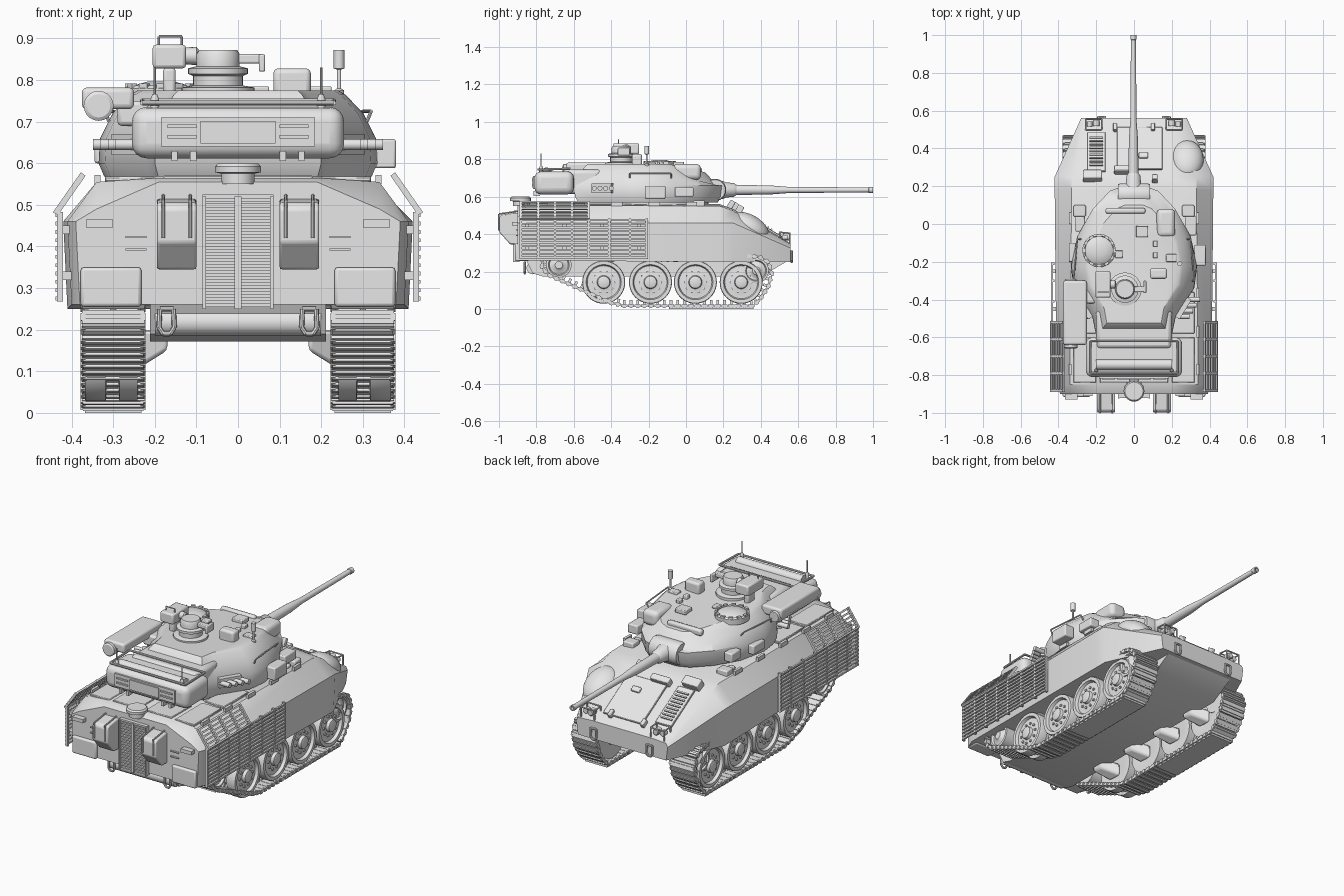
import bpy, bmesh, math
from mathutils import Matrix, Vector

grey = bpy.data.materials.new("armour_grey")
grey.diffuse_color = (0.8, 0.8, 0.8, 1)


def finish(name, bm, mirror=False, bevel=0, seg=2):
    bmesh.ops.recalc_face_normals(bm, faces=bm.faces)
    me = bpy.data.meshes.new(name)
    bm.to_mesh(me)
    bm.free()
    me.materials.append(grey)
    for p in me.polygons:
        p.use_smooth = True
    me.set_sharp_from_angle(angle=math.radians(32))
    ob = bpy.data.objects.new(name, me)
    bpy.context.collection.objects.link(ob)
    if bevel:
        b = ob.modifiers.new("bevel", 'BEVEL')
        b.width, b.segments = bevel, seg
    if mirror:
        ob.modifiers.new("mirror", 'MIRROR')
    return ob


def add_loft(bm, rings):
    vs = [[bm.verts.new(p) for p in r] for r in rings]
    n = len(vs[0])
    for a, b in zip(vs, vs[1:]):
        for i in range(n):
            bm.faces.new((a[i], a[(i + 1) % n], b[(i + 1) % n], b[i]))
    bm.faces.new(vs[0])
    bm.faces.new(vs[-1])


def loft(name, rings, **k):
    bm = bmesh.new()
    add_loft(bm, rings)
    return finish(name, bm, **k)


def add_box(bm, c, s, rot=Matrix()):
    bmesh.ops.create_cube(bm, size=1, matrix=Matrix.Translation(c) @ rot @ Matrix.Diagonal((*s, 1)))


def boxes(name, lst, **k):
    # each entry: x0, x1, y0, y1, z0, z1
    bm = bmesh.new()
    for x0, x1, y0, y1, z0, z1 in lst:
        add_box(bm, ((x0 + x1) / 2, (y0 + y1) / 2, (z0 + z1) / 2), (x1 - x0, y1 - y0, z1 - z0))
    return finish(name, bm, **k)


def add_lathe(bm, prof, axis, loc, n):
    rings = []
    for r, a in prof:
        ring = []
        for i in range(n):
            c, s = r * math.cos(2 * math.pi * i / n), r * math.sin(2 * math.pi * i / n)
            v = {'X': (a, c, s), 'Y': (c, a, s), 'Z': (c, s, a)}[axis]
            ring.append(Vector(loc) + Vector(v))
        rings.append(ring)
    add_loft(bm, rings)


def lathe(name, prof, axis, loc, n=32, **k):
    bm = bmesh.new()
    add_lathe(bm, prof, axis, loc, n)
    return finish(name, bm, **k)


def tubes(name, paths, r, **k):
    bm = bmesh.new()
    for pts in paths:
        for a, b in zip(pts, pts[1:]):
            a, b = Vector(a), Vector(b)
            m = Matrix.Translation((a + b) / 2) @ (b - a).to_track_quat('Z', 'Y').to_matrix().to_4x4()
            bmesh.ops.create_cone(bm, cap_ends=True, segments=8, radius1=r, radius2=r, depth=(b - a).length, matrix=m)
    return finish(name, bm, **k)


def ring_y(y, half):
    return [(x, y, z) for x, z in half] + [(-x, y, z) for x, z in reversed(half)]


# --- hull
loft("upper_hull", [
    ring_y(-.90, [(.38, .26), (.39, .46), (.34, .49), (.19, .555)]),
    ring_y(-.85, [(.40, .26), (.41, .46), (.34, .555), (.19, .565)]),
    ring_y(.18, [(.41, .25), (.42, .46), (.33, .55), (.19, .56)]),
    ring_y(.25, [(.41, .25), (.42, .46), (.33, .525), (.19, .535)]),
    ring_y(.56, [(.27, .25), (.28, .325), (.27, .345), (.19, .35)])])
prof = [(-.86, .27), (-.82, .19), (-.76, .172), (.40, .172), (.55, .26), (.4, .3)]
loft("lower_hull", [[(x, y, z) for y, z in prof] for x in (-.212, .212)])
boxes("rear_mudguards", [(.232, .378, -.915, -.84, .255, .35)], mirror=True, bevel=.008)
lathe("rear_cross_beam", [(.033, -.2), (.033, .2)], 'X', (0, -.82, .218), 16)

# rear plate: centre grille, stowage bins, fittings
boxes("rear_grille_frame", [(-.085, -.077, -.925, -.89, .25, .52), (.077, .085, -.925, -.89, .25, .52),
                            (-.008, .008, -.925, -.89, .25, .52), (-.085, .085, -.92, -.89, .515, .525)])
boxes("rear_grille_bars", [(-.08, .08, -.918, -.9, .255 + i * .0145, .263 + i * .0145) for i in range(18)])
binp = [(-.89, .515), (-.985, .505), (-.998, .49), (-.998, .41), (-.94, .345), (-.89, .345)]
loft("rear_bins", [[(x, y, z) for y, z in binp] for x in (.1, .195)], mirror=True, bevel=.006)
tubes("rear_bin_straps", [[(x, -.9, .522), (x, -1.0, .508), (x, -1.0, .42)] for x in (.115, .18)], .004, mirror=True)
boxes("rear_lights", [(.30, .365, -.93, -.89, .445, .465), (.22, .27, -.91, -.89, .42, .425),
                      (.22, .27, -.91, -.89, .39, .395)], mirror=True)
lathe("deck_vent", [(.04, .55), (.04, .575), (.055, .578), (.055, .592), (.048, .6)], 'Z', (0, -.885, 0), 24)
shackle = [(.155, .25), (.188, .25), (.19, .205), (.18, .19), (.163, .19), (.153, .205), (.155, .25)]
tubes("rear_shackles", [[(x, -.862, z) for x, z in shackle]], .006, mirror=True)
tubes("front_shackles", [[(x, .565, z + .06) for x, z in shackle]], .006, mirror=True)

# deck plates, hatches and glacis fittings
boxes("engine_deck_plates", [(.02, .18, -.84, -.66, .56, .571), (.2, .32, -.84, -.6, .555, .568),
                             (.2, .32, -.58, -.36, .555, .568)], mirror=True, bevel=.003, seg=1)
boxes("deck_handles", [(.33, .345, -.8 + i * .2, -.74 + i * .2, .55, .572) for i in range(5)], mirror=True)
slope = Matrix.Rotation(-math.atan2(.185, .31), 4, 'X')


def glacis(name, lst, **k):
    # boxes lying on the sloped nose: x, y, width, length, thickness
    bm = bmesh.new()
    for x, y, w, l, t in lst:
        add_box(bm, (x, y, .535 - (y - .25) * .597 + t * .3), (w, l, t), slope)
    return finish(name, bm, **k)


glacis("glacis_hatch", [(.03, .40, .24, .26, .012), (-.2, .38, .1, .24, .012)], bevel=.003, seg=1)
glacis("glacis_louvres", [(-.2, .31 + i * .018, .07, .008, .022) for i in range(9)])
glacis("glacis_blocks", [(-.05, .285, .11, .035, .05), (-.22, .255, .1, .05, .05), (.11, .24, .03, .03, .05),
                         (.05, .36, .05, .03, .03)], bevel=.005)
glacis("glacis_hooks", [(.1, .51, .02, .04, .035)], mirror=True, bevel=.004)
bm = bmesh.new()
bmesh.ops.create_uvsphere(bm, u_segments=32, v_segments=16, radius=1,
                          matrix=Matrix.Translation((.28, .34, .437)) @ slope @ Matrix.Diagonal((.088, .115, .065, 1)))
finish("driver_dome", bm)
lathe("headlights", [(.018, 0), (.018, .03), (.014, .034)], 'Y', (.2, .52, .385), 16, mirror=True)
lathe("headlights_inner", [(.014, 0), (.014, .028)], 'Y', (.235, .515, .382), 16, mirror=True)
tubes("headlight_guards", [[(x, .5, .36), (x, .5, .41), (x, .555, .405), (x, .555, .35)] for x in (.172, .255)]
      + [[(.172, .555, .405), (.255, .555, .405)], [(.172, .5, .41), (.255, .5, .41)]], .004, mirror=True)
boxes("hull_periscopes", [(.255, .32, .04, .1, .54, .58), (.27, .305, .0, .03, .55, .57)], mirror=True, bevel=.006)

# --- slat armour
bm = bmesh.new()
for i in range(11):
    add_box(bm, (.434, -.545, .275 + i * .02), (.01, .68, .009))
tilt = Matrix.Rotation(math.radians(-35), 4, 'Y')
for i in range(6):
    add_box(bm, (.438 - i * .0125, -.705, .483 + i * .0175), (.01, .37, .009), tilt)
for y in (-.883, -.79, -.7, -.61, -.52, -.41, -.3, -.21):
    add_box(bm, (.428, y, .375), (.014, .012, .215))
    if y < -.5:
        add_box(bm, (.405, y, .527), (.014, .012, .115), tilt)
for y in (-.85, -.65, -.45, -.25):
    for z in (.33, .44):
        add_box(bm, (.415, y, z), (.03, .02, .02))
finish("slat_armour", bm, mirror=True)

# --- running gear
wheel = [(.02, .378), (.032, .374), (.036, .358), (.07, .352), (.088, .352), (.094, .368), (.112, .368), (.115, .362),
         (.115, .318), (.09, .315), (.09, .288), (.115, .285), (.115, .242), (.08, .24), (.03, .25)]
wy = (-.44, -.19, .05, .295)
for i, y in enumerate(wy):
    lathe(f"road_wheel_{i + 1}", wheel, 'X', (0, y, .143), 40, mirror=True)
bm = bmesh.new()
for y in wy:
    for k in range(10):
        a = k * math.pi / 5
        add_lathe(bm, [(.007, .35), (.007, .362)], 'X', (0, y + .055 * math.cos(a), .143 + .055 * math.sin(a)), 8)
finish("wheel_bolts", bm, mirror=True)
small = [(.02, .365), (.03, .355), (.05, .35), (.056, .362), (.068, .36), (.068, .24), (.02, .24)]
lathe("rear_sprocket", small, 'X', (0, -.68, .235), 28, mirror=True)
lathe("front_idler", small, 'X', (0, .375, .205), 28, mirror=True)
boxes("return_rollers", [(.2, .33, y - .02, y + .02, .25, .285) for y in (-.4, -.05)], mirror=True, bevel=.012)
for i, y in enumerate(wy):
    loft(f"suspension_arm_{i + 1}", [
        [(.17, y - .1, .2), (.17, y - .02, .2), (.17, y - .04, .15), (.17, y - .1, .15)],
        [(.25, y - .07, .2), (.25, y + .03, .17), (.25, y + .03, .1), (.25, y - .05, .1)]], mirror=True, bevel=.01)

# track shoes spaced evenly along a closed path (y, z)
path = [(-.33, .017), (.35, .017), (.39, .045), (.44, .12), (.458, .19), (.44, .25), (.39, .278), (.3, .285),
        (-.1, .28), (-.65, .308), (-.72, .3), (-.765, .265), (-.77, .22), (-.73, .18), (-.55, .10), (-.4, .033)]
path = [Vector((0, *p)) for p in path]
segs = list(zip(path, path[1:] + path[:1]))
total = sum((b - a).length for a, b in segs)
N = 76
bm = bmesh.new()
for k in range(N):
    d = total * k / N
    for a, b in segs:
        L = (b - a).length
        if d <= L:
            break
        d -= L
    t = (b - a).normalized()
    rot = Matrix.Rotation(math.atan2(t.z, t.y), 4, 'X')
    p = a + t * d + Vector((.3, 0, 0))
    out = Vector((0, t.z, -t.y))
    add_box(bm, p, (.15, total / N * .93, .014), rot)
    add_box(bm, p + out * .006, (.146, .012, .014), rot)
    for x in (-.072, .072):
        add_box(bm, p + Vector((x, 0, 0)), (.012, .018, .02), rot)
    add_box(bm, p - out * .017, (.014, .014, .025), rot)
finish("tracks", bm, mirror=True)
boxes("track_ground_pads", [(.232, .368, -.09, .36, 0, .012)], mirror=True)

# --- turret
lathe("turret_ring", [(.27, .54), (.27, .58)], 'Z', (0, -.15, 0), 48)
half = [(.065, .20), (.13, .175), (.22, .08), (.30, -.06), (.335, -.22), (.32, -.34), (.22, -.5), (.2, -.6)]
rings = []
for z, sx, sy in [(.568, .96, .93), (.60, 1, .98), (.66, .99, 1), (.72, .9, .92), (.765, .77, .82), (.775, .72, .78)]:
    r = []
    for x, y in half:
        yy = -.25 + (y + .25) * sy
        r.append((x * sx, yy, z - (.3 * max(0, yy + .05) if z > .7 else 0)))
    rings.append(r + [(-x, y, zz) for x, y, zz in reversed(r)])
loft("turret_body", rings)
boxes("turret_neck", [(-.2, .2, -.66, -.45, .615, .745)], bevel=.02)
boxes("bustle", [(-.255, .255, -.81, -.6, .612, .735)], bevel=.035, seg=4)
boxes("bustle_rear_panel", [(-.185, .185, -.818, -.79, .64, .71), (-.09, .09, -.824, -.79, .648, .702),
                            (-.17, -.1, -.824, -.79, .66, .668), (-.17, -.1, -.824, -.79, .685, .693),
                            (.1, .17, -.824, -.79, .66, .668), (.1, .17, -.824, -.79, .685, .693)])
lathe("bustle_roll", [(.028, -.2), (.028, .2)], 'X', (0, -.745, .728), 20)
tubes("bustle_rail", [[(-.23, -.62, .75), (-.23, -.79, .745), (.23, -.79, .745), (.23, -.62, .75), (-.23, -.62, .75)]], .006)
boxes("bustle_hooks", [(x, x + .015, -.815, -.78, .605, .63) for x in (.1, .145)], mirror=True)
tubes("antennas", [[(.2, -.775, .72), (.2, -.775, .83)]], .003, mirror=True)
lathe("antenna_bases", [(.01, .72), (.01, .755), (.006, .765)], 'Z', (.2, -.775, 0), 12, mirror=True)

# main gun
lathe("main_gun", [(.05, .12), (.047, .2), (.04, .215), (.037, .255), (.027, .27), (.024, .45), (.018, .53), (.016, .55),
                   (.014, .9), (.013, .975), (.016, .978), (.016, 1.0), (.009, 1.0), (.009, .96)], 'Y', (-.003, 0, .636), 28)
lathe("mantlet", [(.055, -.085), (.06, -.07), (.06, .07), (.055, .085)], 'X', (0, .155, .636), 24)

# roof: commander's sight, hatch, sight hoods
lathe("commander_sight", [(.088, .75), (.088, .782), (.06, .787), (.06, .81), (.072, .815), (.072, .828), (.052, .833),
                          (.052, .862), (.046, .872)], 'Z', (-.048, -.345, 0))
boxes("commander_sight_bracket", [(0, .062, -.36, -.33, .84, .862), (.05, .065, -.365, -.3, .82, .862)], bevel=.004)
boxes("weapon_station", [(-.205, -.125, -.39, -.25, .828, .885), (-.18, -.15, -.35, -.29, .76, .83)], bevel=.008)
tubes("weapon_station_handle", [[(-.19, -.36, .88), (-.19, -.36, .905), (-.135, -.36, .905), (-.135, -.36, .88)]], .003)
lathe("weapon_station_lens", [(.02, 0), (.022, .03), (.016, .035)], 'X', (-.13, -.32, .858), 16)
lathe("gunner_hatch", [(.088, .75), (.088, .78), (.078, .787), (.074, .781), (.065, .787), (.03, .797)], 'Z', (-.185, -.14, 0))
bm = bmesh.new()
for k in range(12):
    a = k * math.pi / 6
    add_box(bm, (-.185 + .08 * math.cos(a), -.14 + .08 * math.sin(a), .785), (.014, .022, .014), Matrix.Rotation(a, 4, 'Z'))
finish("hatch_periscopes", bm)
boxes("gunner_sight_hood", [(.12, .218, -.07, .08, .69, .775)], bevel=.025, seg=4)
boxes("roof_sight_box", [(.085, .175, -.29, -.235, .76, .828)], bevel=.012, seg=3)
boxes("roof_blocks", [(.01, .075, -.07, -.01, .76, .785), (.1, .125, -.12, -.09, .76, .79), (.1, .125, -.18, -.15, .76, .79),
                      (.17, .225, -.2, -.16, .75, .785), (-.1, -.06, -.18, -.14, .77, .785)], bevel=.004)
boxes("roof_front_plate", [(-.15, .06, .055, .085, .72, .755)], bevel=.01)
lathe("sensor_mast", [(.012, .74), (.012, .775), (.005, .78), (.005, .825), (.013, .828), (.013, .872)], 'Z', (.243, -.21, 0), 12)

# turret flanks: launcher pod, smoke launchers, stowage
boxes("launcher_pod", [(-.375, -.25, -.64, -.3, .73, .782)], bevel=.012, seg=3)
lathe("launcher_tube", [(.028, -.66), (.036, -.655), (.036, -.31), (.028, -.29)], 'Y', (-.335, 0, .738), 20)
boxes("launcher_pod_arm", [(-.29, -.2, -.42, -.34, .69, .75)], bevel=.01)
boxes("side_sensor_boxes", [(.32, .38, -.22, -.11, .588, .658), (.27, .33, -.06, .04, .6, .65)], bevel=.006)
boxes("side_sensor_boxes_left", [(-.345, -.31, -.2, -.1, .6, .65), (-.31, -.26, -.04, .04, .6, .65)], bevel=.006)
bm = bmesh.new()
for i in range(4):
    y = -.49 + i * .03
    x = .245 + i * .018
    add_lathe(bm, [(.013, 0), (.013, .06)], 'X', (x - .01, y, .645), 12)
add_box(bm, (.26, -.445, .645), (.03, .12, .05), Matrix.Rotation(-.55, 4, 'Z'))
finish("smoke_launchers", bm, mirror=True)
tubes("turret_handrails", [[(.31, -.3, .70), (.32, -.3, .725), (.3, -.08, .725), (.28, -.08, .70)]], .004, mirror=True)
